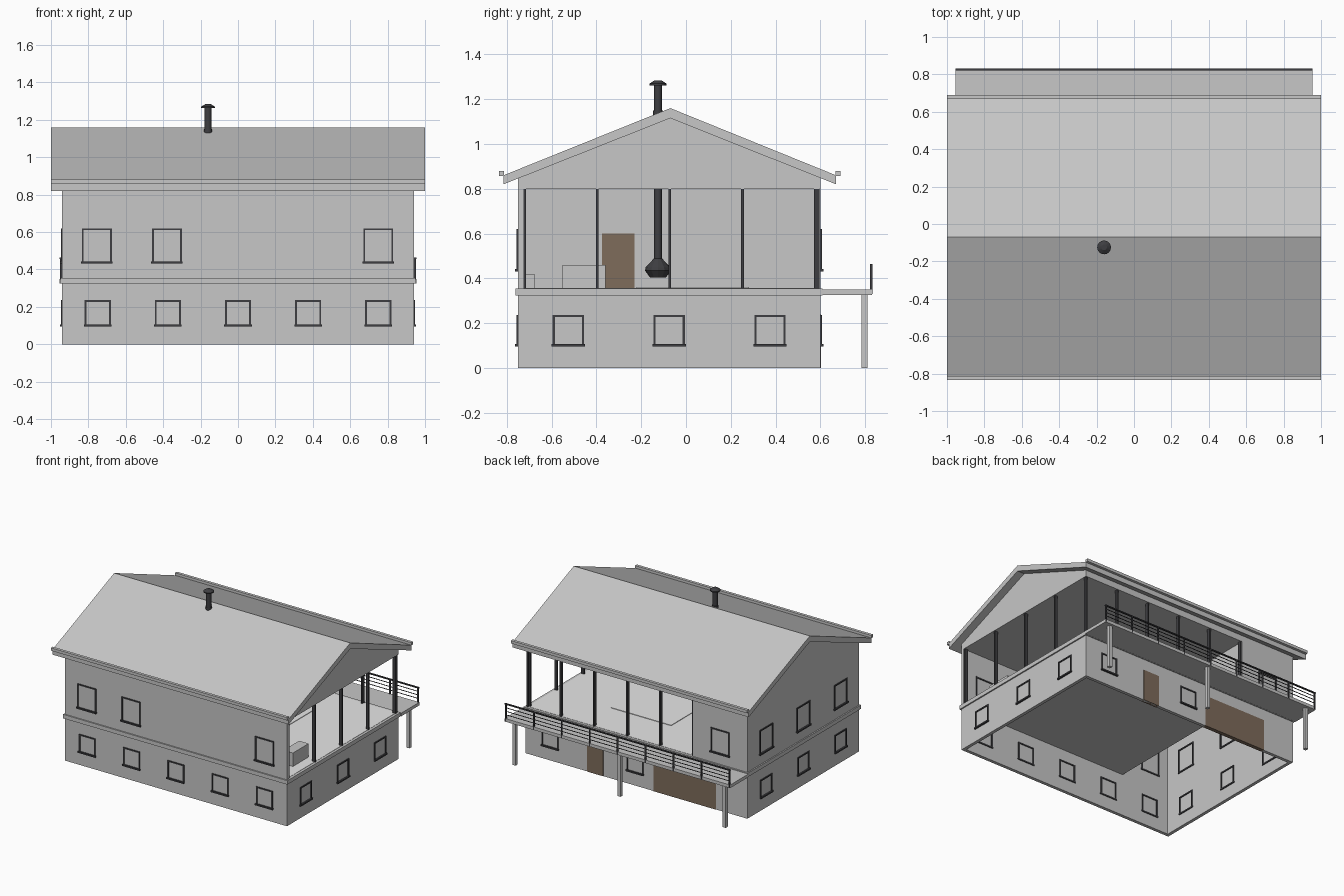
import bpy, bmesh, math
from mathutils import Matrix, Vector

cube = bpy.data.objects.get("Cube")
if cube:
    bpy.data.objects.remove(cube)


def material(name, rgb):
    m = bpy.data.materials.new(name)
    m.use_nodes = True
    m.diffuse_color = (*rgb, 1)
    m.node_tree.nodes["Principled BSDF"].inputs["Base Color"].default_value = (*rgb, 1)
    return m


GREY = material("plaster grey", (0.57, 0.57, 0.57))
DARK = material("dark metal", (0.048, 0.048, 0.053))
BROWN = material("brown wood", (0.21, 0.15, 0.105))
WHITE = material("white floor", (0.95, 0.95, 0.95))


def finish(name, bm, mat):
    bmesh.ops.recalc_face_normals(bm, faces=bm.faces)
    mesh = bpy.data.meshes.new(name)
    bm.to_mesh(mesh)
    bm.free()
    mesh.materials.append(mat)
    ob = bpy.data.objects.new(name, mesh)
    bpy.context.collection.objects.link(ob)
    return ob


def boxes(name, mat, *spans):
    """One object from boxes given as x0, x1, y0, y1, z0, z1."""
    bm = bmesh.new()
    for x0, x1, y0, y1, z0, z1 in spans:
        mid = Vector((x0 + x1, y0 + y1, z0 + z1)) / 2
        size = Matrix.Diagonal((x1 - x0, y1 - y0, z1 - z0, 1))
        bmesh.ops.create_cube(bm, size=1, matrix=Matrix.Translation(mid) @ size)
    return finish(name, bm, mat)


def prism(name, mat, profile, half):
    """Extrude a (y, z) profile along x."""
    bm = bmesh.new()
    face = bm.faces.new([bm.verts.new((-half, y, z)) for y, z in profile])
    new = bmesh.ops.extrude_face_region(bm, geom=[face])["geom"]
    bmesh.ops.translate(bm, vec=(2 * half, 0, 0),
                        verts=[v for v in new if isinstance(v, bmesh.types.BMVert)])
    return finish(name, bm, mat)


def lathe(name, mat, profile, x, y, sides):
    """Spin an (r, z) profile about a vertical axis."""
    bm = bmesh.new()
    rings = [[bm.verts.new((x + r * math.cos(math.tau * i / sides),
                            y + r * math.sin(math.tau * i / sides), z))
              for i in range(sides)] for r, z in profile]
    for a, b in zip(rings, rings[1:]):
        for i in range(sides):
            j = (i + 1) % sides
            bm.faces.new((a[i], a[j], b[j], b[i]))
    bm.faces.new(rings[0])
    bm.faces.new(rings[-1])
    return finish(name, bm, mat)


# House extents
X, FRONT, BACK = 0.94, -0.75, 0.60
SLAB, FLOOR, CEIL = 0.325, 0.355, 0.80
T = 0.025
SPLIT = -0.48          # closed part lies on the -x side of this


def wall_box(side, u0, u1, d0, d1, z0, z1):
    """Box on a wall: u runs along it, d points outward from it."""
    if side == "front":
        return (u0, u1, FRONT - d1, FRONT - d0, z0, z1)
    if side == "back":
        return (u0, u1, BACK + d0, BACK + d1, z0, z1)
    if side == "left":
        return (X + d0, X + d1, u0, u1, z0, z1)
    return (-X - d1, -X - d0, u0, u1, z0, z1)


# Walls
boxes("ground_walls", GREY,
      wall_box("front", -X, X, -T, 0, 0, SLAB), wall_box("back", -X, X, -T, 0, 0, SLAB),
      wall_box("left", FRONT + T, BACK - T, -T, 0, 0, SLAB),
      wall_box("right", FRONT + T, BACK - T, -T, 0, 0, SLAB))
boxes("upper_walls", GREY,
      wall_box("front", -X, X, -T, 0, FLOOR, CEIL),
      wall_box("back", -X, SPLIT, -T, 0, FLOOR, CEIL),
      wall_box("right", FRONT + T, BACK - T, -T, 0, FLOOR, CEIL),
      (SPLIT - T, SPLIT, FRONT + T, BACK - T, FLOOR, CEIL))

# Floor slab with a projecting band around the house
E = 0.01
boxes("floor_slab", GREY,
      (SPLIT - T, X + E, FRONT - E, BACK + E, SLAB, FLOOR),
      (-X - E, SPLIT - T, FRONT - E, FRONT + T, SLAB, FLOOR),
      (-X - E, SPLIT - T, BACK - T, BACK + E, SLAB, FLOOR),
      (-X - E, -X + T, FRONT + T, BACK - T, SLAB, FLOOR))
boxes("living_floor", WHITE, (SPLIT, X - 0.01, FRONT + T, BACK - 0.01, FLOOR, FLOOR + 0.002))
boxes("rug", WHITE, (-0.07, 0.44, -0.22, 0.28, FLOOR + 0.002, FLOOR + 0.006))

# Roof, gables and gutters
RIDGE = -0.07
prism("gable_block", GREY, [(FRONT, CEIL), (BACK, CEIL), (BACK, 0.85),
                            (RIDGE, 1.118), (FRONT, 0.85)], X)
prism("roof", GREY, [(-0.815, 0.82), (RIDGE, 1.115), (0.67, 0.82),
                     (0.67, 0.86), (RIDGE, 1.16), (-0.815, 0.86)], 1.0)
boxes("gutters", GREY, (-1, 1, -0.835, -0.813, 0.858, 0.88), (-1, 1, 0.668, 0.69, 0.858, 0.88))


# Windows: frame bars and a sill
def window(name, side, u, half, z0, z1):
    b, d = 0.01, 0.006
    boxes(name, DARK,
          wall_box(side, u - half, u - half + b, -T - d, d, z0, z1),
          wall_box(side, u + half - b, u + half, -T - d, d, z0, z1),
          wall_box(side, u - half + b, u + half - b, -T - d, d, z1 - b, z1),
          wall_box(side, u - half - 0.004, u + half + 0.004, -T - d, 0.013, z0 - 0.004, z0 + 0.007))


LOW = (0.07, 0.10, 0.237)
HIGH = (0.08, 0.435, 0.62)
for i in range(5):
    window(f"front_lower_window_{i}", "front", -0.75 + 0.375 * i, *LOW)
for i, u in enumerate((-0.755, -0.38, 0.75)):
    window(f"front_upper_window_{i}", "front", u, *HIGH)
for i in range(3):
    u = -0.525 + 0.45 * i
    window(f"left_lower_window_{i}", "left", u, *LOW)
    window(f"right_lower_window_{i}", "right", u, *LOW)
    window(f"right_upper_window_{i}", "right", u, *HIGH)
for i, u in enumerate((0.73, 0.01)):
    window(f"back_lower_window_{i}", "back", u, *LOW)
window("back_upper_window", "back", -0.71, *HIGH)

# Doors
boxes("back_door", BROWN, wall_box("back", 0.28, 0.415, -T - 0.002, 0.003, 0, 0.24))
boxes("garage_door", BROWN, wall_box("back", -0.675, -0.145, -T - 0.002, 0.003, 0, 0.24))
boxes("room_door", BROWN, (SPLIT - T - 0.003, SPLIT + 0.004, -0.375, -0.23, FLOOR, 0.60))

# Glazing posts on the open side and the open back
W = 0.006
boxes("side_glazing_posts", DARK,
      *[(X - 0.03, X - 0.005, y - W, y + W, FLOOR, CEIL)
        for y in [-0.72 + 0.324 * i for i in range(5)]])
boxes("back_glazing_posts", DARK,
      *[(x - W, x + W, BACK - 0.03, BACK - 0.005, FLOOR, CEIL)
        for x in [SPLIT + 0.007 + 0.28 * i for i in range(5)] + [X - 0.012]])

# Balcony with posts and railing
boxes("balcony_deck", GREY, (-0.955, 0.955, BACK + E, 0.83, 0.326, 0.35))
boxes("balcony_posts", GREY,
      *[(x - 0.013, x + 0.013, 0.784, 0.81, 0, 0.326) for x in (-0.89, 0, 0.89)])
R = 0.947
boxes("railing_posts", DARK,
      *[(x - 0.005, x + 0.005, 0.822, 0.831, 0.33, 0.465)
        for x in [-R + R / 4 * i for i in range(9)]])
boxes("railing_bars", DARK, (-0.955, 0.955, 0.82, 0.832, 0.457, 0.465),
      *[(-R, R, 0.825, 0.829, z, z + 0.004) for z in (0.376, 0.403, 0.43)])

# Hanging stove, flue and chimney cap
FX, FY = -0.16, -0.125
lathe("hanging_stove", DARK, [(0.036, 0.405), (0.058, 0.435), (0.055, 0.45),
                              (0.025, 0.482), (0.018, 0.49)], FX, FY, 12)
flue = lathe("flue_pipe", DARK, [(0.018, 0.48), (0.018, 1.27)], FX, FY, 16)
collar = lathe("flue_collar", DARK, [(0.022, 1.11), (0.022, 1.15)], FX, FY, 16)
lathe("chimney_cap", DARK, [(0.037, 1.262), (0.037, 1.27), (0.015, 1.284)], FX, FY, 16)
for ob in (flue, collar):
    bpy.context.view_layer.objects.active = ob
    ob.select_set(True)
bpy.ops.object.shade_smooth_by_angle()

# Furniture
boxes("kitchen_block", GREY, (0.77, 0.85, -0.55, -0.36, FLOOR, 0.46))
boxes("low_bench", GREY, (0.1, 0.6, FRONT + T, -0.675, FLOOR, 0.42))
